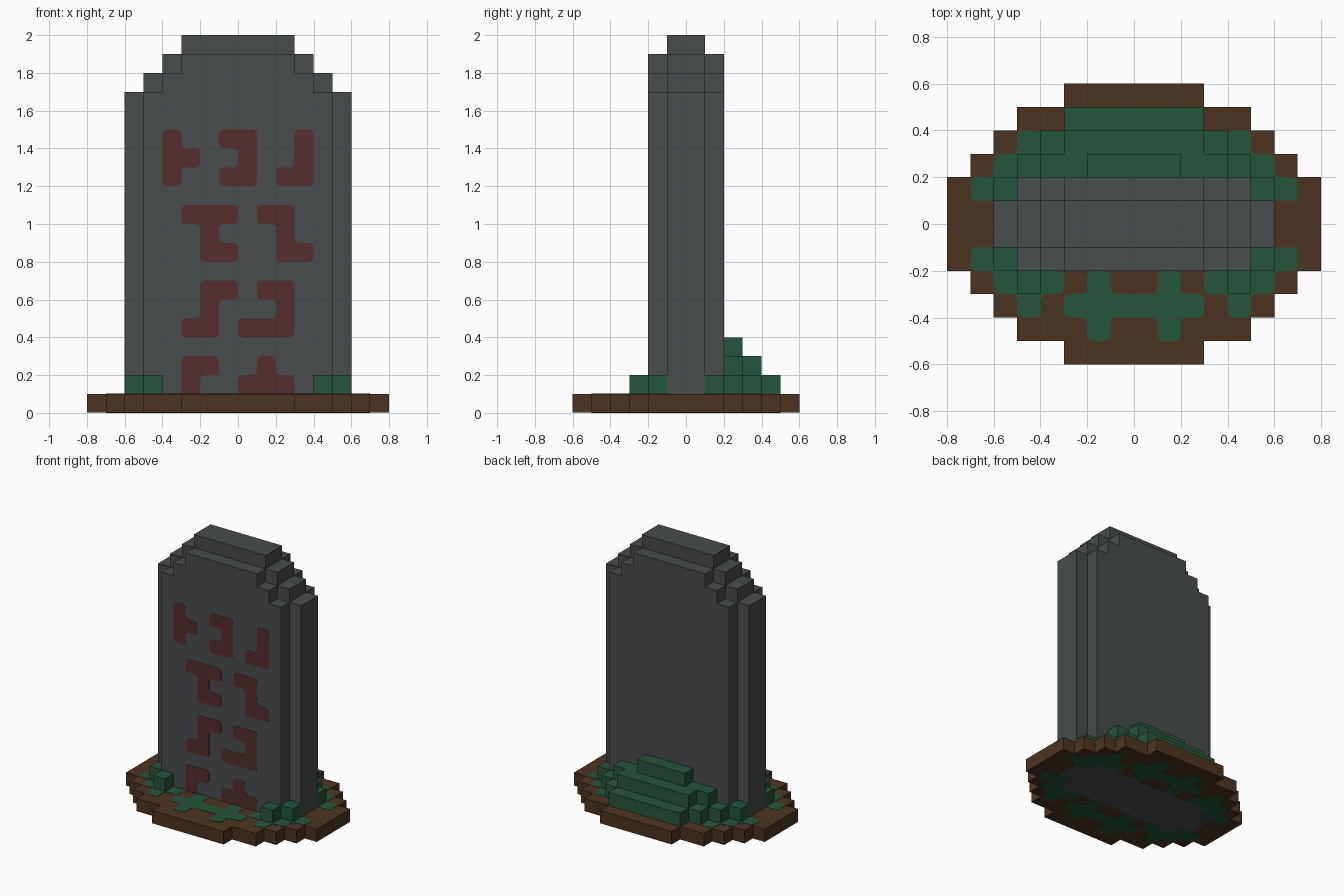
import bpy, bmesh, math
from mathutils import Matrix

if "Cube" in bpy.data.objects:
    bpy.data.objects.remove(bpy.data.objects["Cube"], do_unlink=True)


def material(name, rgb):
    m = bpy.data.materials.new(name)
    m.use_nodes = True
    m.diffuse_color = (*rgb, 1)
    bsdf = next(n for n in m.node_tree.nodes if n.type == 'BSDF_PRINCIPLED')
    bsdf.inputs["Base Color"].default_value = (*rgb, 1)
    bsdf.inputs["Roughness"].default_value = 0.9
    return m


STONE = material("grey stone", (0.065, 0.072, 0.074))
SOIL = material("brown soil", (0.072, 0.034, 0.016))
MOSS = material("green moss", (0.018, 0.089, 0.045))
RED = material("dark red paint", (0.089, 0.027, 0.027))


def finish(bm, name, z0, z1, mat, upright):
    """Thicken the flat faces from z0 to z1; upright turns local z to -y."""
    bmesh.ops.translate(bm, verts=bm.verts, vec=(0, 0, z0))
    ext = bmesh.ops.extrude_face_region(bm, geom=bm.faces[:], use_keep_orig=True)
    top = [g for g in ext["geom"] if isinstance(g, bmesh.types.BMVert)]
    bmesh.ops.translate(bm, verts=top, vec=(0, 0, z1 - z0))
    if upright:
        bm.transform(Matrix.Rotation(math.pi / 2, 4, 'X'))
    bmesh.ops.recalc_face_normals(bm, faces=bm.faces)
    me = bpy.data.meshes.new(name)
    bm.to_mesh(me)
    bm.free()
    me.materials.append(mat)
    ob = bpy.data.objects.new(name, me)
    bpy.context.collection.objects.link(ob)
    return ob


def stepped(name, start, steps, z0, z1, mat, upright=False):
    """Symmetric stair-edged prism; steps are (half width, end level)."""
    side, level = [], start
    for half, end in steps:
        side += [(half, level), (half, end)]
        level = end
    outline = side + [(-x, y) for x, y in reversed(side)]
    bm = bmesh.new()
    bm.faces.new([bm.verts.new((x, y, 0)) for x, y in outline])
    return finish(bm, name, z0, z1, mat, upright)


def block(name, x, y, z0, z1, mat):
    """One cube of the 0.1 grid, with its lower corner at x, y."""
    bm = bmesh.new()
    bm.faces.new([bm.verts.new((x + a, y + b, 0))
                  for a, b in ((0, 0), (.1, 0), (.1, .1), (0, .1))])
    return finish(bm, name, z0, z1, mat, False)


def patches(name, cells, z0, z1, mat, upright=False, sharp_below=-9):
    """Thin plates over groups of grid cells, with softened corners."""
    bm, left = bmesh.new(), set(cells)
    while left:
        stack, verts = [left.pop()], {}
        while stack:
            i, j = stack.pop()
            quad = []
            for c in ((i, j), (i + 1, j), (i + 1, j + 1), (i, j + 1)):
                if c not in verts:
                    verts[c] = bm.verts.new((c[0] / 10, c[1] / 10, 0))
                quad.append(verts[c])
            bm.faces.new(quad)
            for n in ((i + 1, j), (i - 1, j), (i, j + 1), (i, j - 1)):
                if n in left:
                    left.remove(n)
                    stack.append(n)
    bmesh.ops.dissolve_limit(bm, angle_limit=0.02, verts=bm.verts[:], edges=bm.edges[:])
    corners = [v for v in bm.verts if v.co.y > sharp_below]
    bmesh.ops.bevel(bm, geom=corners, offset=0.022, offset_type='OFFSET',
                    segments=2, profile=0.5, affect='VERTICES')
    return finish(bm, name, z0, z1, mat, upright)


# Soil base
stepped("soil_base", -.6,
        [(.3, -.5), (.5, -.4), (.6, -.3), (.7, -.2), (.8, .2),
         (.7, .3), (.6, .4), (.5, .5), (.3, .6)], .003, .1, SOIL)

# Upright stone: a thin wide layer and a thicker, lower core
stepped("stone_rim", 0, [(.6, 1.7), (.5, 1.8), (.4, 1.9), (.3, 2)], -.1, .1, STONE, True)
stepped("stone_core", 0, [(.5, 1.7), (.4, 1.8), (.3, 1.9)], -.2, .2, STONE, True)

# Moss mound piled against the back
stepped("moss_mound_low", .2, [(.5, .3), (.4, .4), (.3, .5)], .1, .2, MOSS)
stepped("moss_mound_middle", .2, [(.4, .3), (.3, .4)], .2, .3, MOSS)
stepped("moss_mound_top", .2, [(.2, .3)], .3, .4, MOSS)

# Moss cubes around the corners of the stone
for side, x in (("left", 0), ("right", 1)):
    for where, cx, cy in (("front_inner", .4, -.3), ("front_outer", .5, -.2),
                          ("back_outer", .5, .1)):
        block(f"moss_cube_{where}_{side}", -cx - .1 if x else cx, cy, .1, .2, MOSS)

# Flat moss on the soil: one quarter of the pattern, from the centre outward
QUARTER = ["........",
           ".....##.",
           ".#.###..",
           "###.#...",
           ".#......"]
moss = set()
for j, row in enumerate(QUARTER):
    for i, ch in enumerate(row):
        if ch == "#":
            moss |= {(a, b) for a in (i, -1 - i) for b in (j, -1 - j)}
patches("moss_patches_top", moss, .098, .102, MOSS)
patches("moss_patches_underside", moss, 0, .004, MOSS)

# Painted marks on the front of the stone, top row first
MARKS = ["#..##..#",
         "##..#..#",
         "#..##.##",
         "........",
         ".###.##.",
         "..#...#.",
         "..##..##",
         "........",
         "..##.##.",
         "..#...#.",
         ".##.###.",
         "........",
         ".##..#..",
         ".#..###."]
marks = {(i - 4, 14 - j) for j, row in enumerate(MARKS)
         for i, ch in enumerate(row) if ch == "#"}
patches("painted_marks", marks, .198, .202, RED, True, sharp_below=.11)
